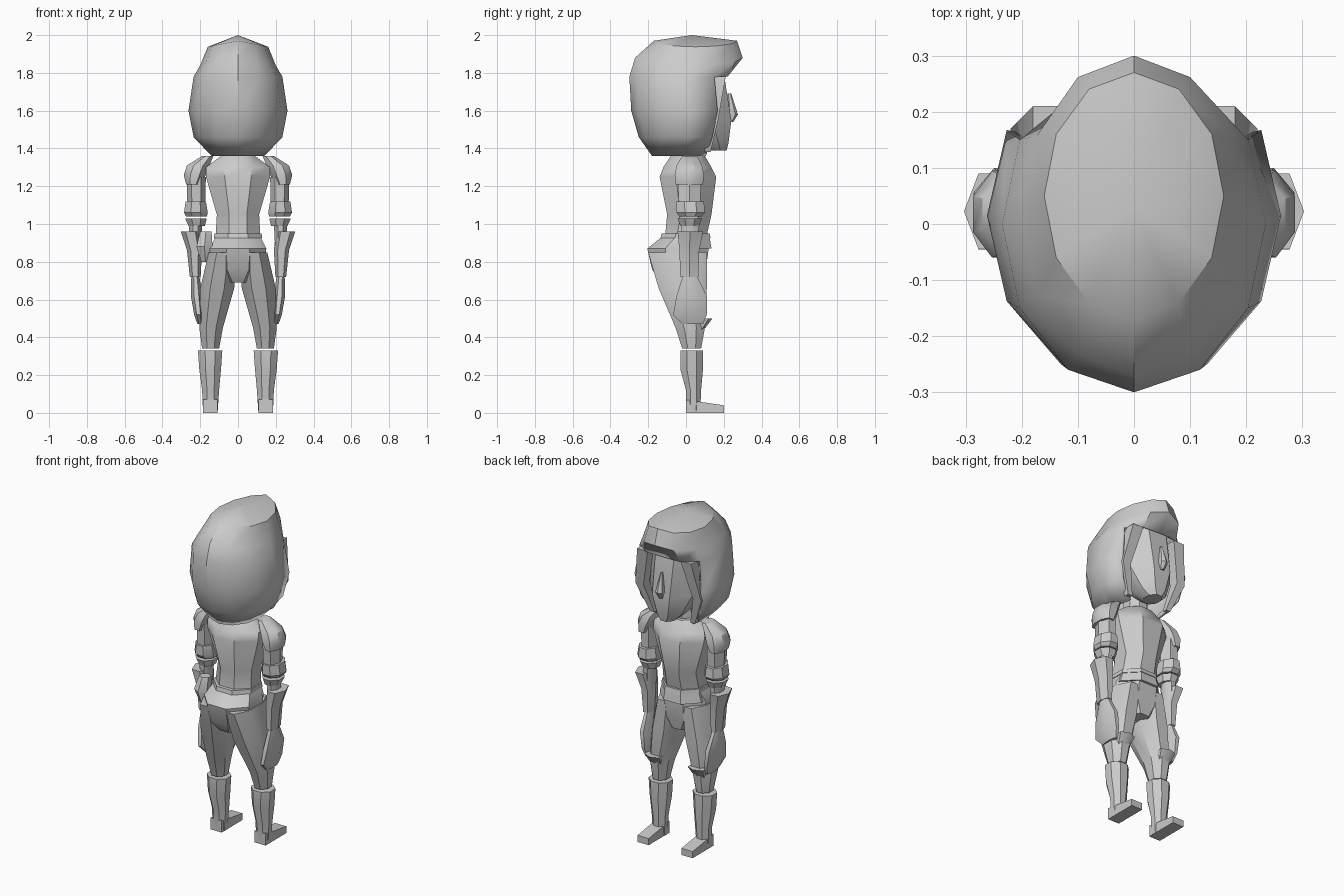
import bpy
import bmesh
import math

cube = bpy.data.objects.get("Cube")
if cube:
    bpy.data.objects.remove(cube, do_unlink=True)

# One plain grey for the whole figure
grey = bpy.data.materials.new("plain grey")
grey.use_nodes = True
tone = (0.6, 0.6, 0.6, 1)
grey.diffuse_color = tone
grey.node_tree.nodes["Principled BSDF"].inputs["Base Color"].default_value = tone


def finish(name, bm):
    """Turn a bmesh into a smooth object that keeps its sharp edges."""
    bmesh.ops.recalc_face_normals(bm, faces=bm.faces)
    mesh = bpy.data.meshes.new(name)
    bm.to_mesh(mesh)
    bm.free()
    mesh.materials.append(grey)
    mesh.polygons.foreach_set("use_smooth", [True] * len(mesh.polygons))
    mesh.set_sharp_from_angle(angle=math.radians(35))
    obj = bpy.data.objects.new(name, mesh)
    bpy.context.scene.collection.objects.link(obj)
    return obj


def ring(z, back, front, outer, inner=None):
    """Extents of one cross-section; without inner it is symmetric in x."""
    if inner is None:
        inner = -outer
    return z, (inner + outer) / 2, (outer - inner) / 2, (back + front) / 2, (front - back) / 2


def skin(rings, sides, pointed, flip):
    """Stack rings into a closed bmesh; pointed puts corners on the x axis."""
    shift = 0 if pointed else 0.5
    turns = [(i + shift) * math.tau / sides for i in range(sides)]
    wide = max(math.cos(turn) for turn in turns)
    deep = max(math.sin(turn) for turn in turns)
    bm = bmesh.new()
    loops = []
    for z, x, half_x, y, half_y in rings:
        loops.append([bm.verts.new((flip * (x + half_x * math.cos(turn) / wide),
                                    y + half_y * math.sin(turn) / deep, z))
                      for turn in turns])
    for low, high in zip(loops, loops[1:]):
        for i in range(sides):
            bm.faces.new((low[i - 1], low[i], high[i], high[i - 1]))
    bm.faces.new(loops[0])
    top = bm.faces.new(loops[-1])
    return bm, top


def loft(name, *rings, sides=8, pointed=False, flip=1):
    bm, top = skin(rings, sides, pointed, flip)
    return finish(name, bm)


def pair(name, *rings, **options):
    """Loft a part on the left and repeat it on the right."""
    for side, flip in (("left", 1), ("right", -1)):
        loft(side + "_" + name, *rings, flip=flip, **options)


# Hair: a bell with a raised crown, opened below the fringe to show the face
bm, top = skin([
    ring(z=1.36, back=-.18, front=.2, outer=.14),
    ring(z=1.46, back=-.25, front=.27, outer=.235),
    ring(z=1.6, back=-.29, front=.32, outer=.262),
    ring(z=1.78, back=-.3, front=.3, outer=.235),
    ring(z=1.88, back=-.27, front=.3, outer=.2),
    ring(z=1.97, back=-.17, front=.27, outer=.16),
], sides=12, pointed=True, flip=1)
crown = bmesh.ops.poke(bm, faces=[top])["verts"][0]
brow = 1.8
bm.faces.ensure_lookup_table()
opening = [face for face in bm.faces
           if face.calc_center_median().z < brow
           and (face.calc_center_median().y > .13 or len(face.verts) > 4)]
bmesh.ops.delete(bm, geom=opening, context="FACES")
for vert in bm.verts:
    if vert.co.z < brow:
        vert.co.y = min(vert.co.y, .22)
    elif vert is not crown:
        vert.co.z -= abs(vert.co.x) / 5
crown.co = (0, .03, 2)
hair = finish("hair", bm)
shell = hair.modifiers.new("thickness", "SOLIDIFY")
shell.thickness = 0.02
shell.offset = -1

pair("face_lock",
     ring(z=1.38, back=.1, front=.13, outer=.15, inner=.12),
     ring(z=1.55, back=.11, front=.17, outer=.22, inner=.165),
     ring(z=1.78, back=.15, front=.21, outer=.18, inner=.11), sides=4)

# Head
loft("head",
     ring(z=1.39, back=.1, front=.215, outer=.045),
     ring(z=1.43, back=.04, front=.225, outer=.085),
     ring(z=1.55, back=-.1, front=.24, outer=.14),
     ring(z=1.8, back=-.1, front=.2, outer=.15))
loft("nose",
     ring(z=1.54, back=.22, front=.25, outer=.012),
     ring(z=1.58, back=.22, front=.275, outer=.022),
     ring(z=1.69, back=.22, front=.24, outer=.004), sides=6)
loft("neck",
     ring(z=1.3, back=-.06, front=.08, outer=.07),
     ring(z=1.45, back=-.05, front=.08, outer=.06))

# Jacket
loft("torso",
     ring(z=.94, back=-.11, front=.11, outer=.118),
     ring(z=1.05, back=-.1, front=.135, outer=.112),
     ring(z=1.25, back=-.14, front=.16, outer=.17),
     ring(z=1.3, back=-.12, front=.135, outer=.17),
     ring(z=1.36, back=-.08, front=.1, outer=.09))
loft("jacket_hem",
     ring(z=.87, back=-.15, front=.135, outer=.14),
     ring(z=.93, back=-.125, front=.125, outer=.122))
loft("belt",
     ring(z=.925, back=-.135, front=.13, outer=.128),
     ring(z=.95, back=-.13, front=.125, outer=.125))

# Trousers
loft("pelvis",
     ring(z=.69, back=-.13, front=.09, outer=.07),
     ring(z=.76, back=-.18, front=.105, outer=.14),
     ring(z=.87, back=-.205, front=.12, outer=.15),
     ring(z=.93, back=-.13, front=.115, outer=.12))
pair("trouser_leg",
     ring(z=.34, back=-.02, front=.08, outer=.19, inner=.1),
     ring(z=.45, back=-.055, front=.1, outer=.205, inner=.08),
     ring(z=.66, back=-.145, front=.11, outer=.2, inner=.02),
     ring(z=.85, back=-.2, front=.11, outer=.155, inner=.01))
pair("knee_pad",
     ring(z=.44, back=.05, front=.095, outer=.18, inner=.11),
     ring(z=.5, back=.06, front=.14, outer=.195, inner=.095), sides=6)

# Boots
pair("boot_shaft",
     ring(z=0, back=0, front=.075, outer=.185, inner=.108),
     ring(z=.12, back=0, front=.08, outer=.19, inner=.1),
     ring(z=.23, back=-.03, front=.09, outer=.205, inner=.09),
     ring(z=.33, back=-.03, front=.09, outer=.212, inner=.083))
for side, flip in (("left", 1), ("right", -1)):
    # Each foot is a block lowered into a wedge at the toe
    bm = bmesh.new()
    bmesh.ops.create_cube(bm, size=1)
    for vert in bm.verts:
        toe = vert.co.y > 0
        raised = vert.co.z > 0
        vert.co.x = flip * .147 + vert.co.x * .075
        vert.co.y = .2 if toe else 0
        vert.co.z = (.04 if toe else .07) if raised else 0
    finish(side + "_foot", bm)

# Arms
pair("shoulder_pad",
     ring(z=1.21, back=-.055, front=.09, outer=.275, inner=.2),
     ring(z=1.26, back=-.06, front=.095, outer=.287, inner=.17),
     ring(z=1.31, back=-.05, front=.085, outer=.27, inner=.15),
     ring(z=1.36, back=-.02, front=.06, outer=.19, inner=.13))
pair("upper_arm",
     ring(z=1.06, back=-.035, front=.075, outer=.268, inner=.175),
     ring(z=1.25, back=-.045, front=.08, outer=.27, inner=.17), sides=6, pointed=True)
pair("sleeve_cuff",
     ring(z=1.04, back=-.035, front=.08, outer=.275, inner=.165),
     ring(z=1.06, back=-.05, front=.1, outer=.286, inner=.16),
     ring(z=1.12, back=-.05, front=.095, outer=.277, inner=.17))
pair("elbow_band",
     ring(z=.99, back=-.03, front=.07, outer=.262, inner=.175),
     ring(z=1.03, back=-.045, front=.085, outer=.28, inner=.165))
pair("forearm",
     ring(z=.7, back=-.015, front=.055, outer=.245, inner=.205),
     ring(z=1, back=-.025, front=.07, outer=.26, inner=.19))
pair("forearm_guard",
     ring(z=.72, back=-.03, front=.065, outer=.255, inner=.198),
     ring(z=.86, back=-.035, front=.07, outer=.27, inner=.19),
     ring(z=.96, back=-.045, front=.09, outer=.303, inner=.2), sides=6, pointed=True)
pair("hand",
     ring(z=.47, back=-.02, front=.09, outer=.215, inner=.185),
     ring(z=.52, back=-.068, front=.11, outer=.232, inner=.185),
     ring(z=.62, back=-.05, front=.11, outer=.25, inner=.19),
     ring(z=.73, back=-.015, front=.055, outer=.247, inner=.205))

# Pouch hanging behind the right hip
loft("belt_pouch",
     ring(z=.8, back=-.1, front=-.04, outer=-.15, inner=-.195),
     ring(z=.88, back=-.13, front=-.03, outer=-.135, inner=-.22),
     ring(z=.96, back=-.1, front=-.04, outer=-.14, inner=-.2), sides=6)
